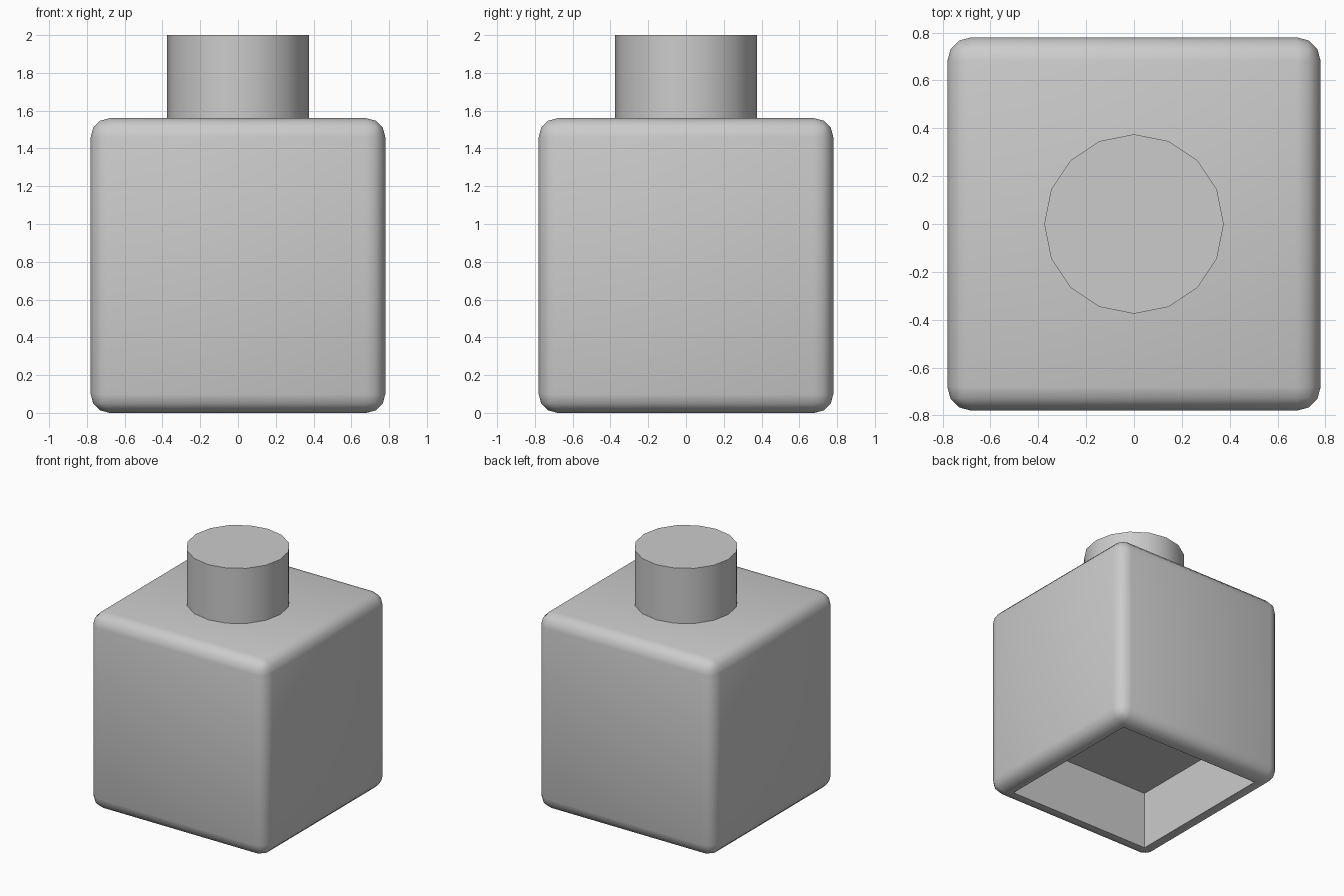
import bpy, bmesh, math
from mathutils import Matrix

if "Cube" in bpy.data.objects:
    bpy.data.objects.remove(bpy.data.objects["Cube"])

SIZE = 1.56       # body cube side
BEVEL = 0.1       # edge rounding
OPENING = 1.25    # square socket side
DEPTH = 0.47      # socket depth
TOP = 2.0
NECK_R = 0.375


def add_object(name, bm):
    bmesh.ops.recalc_face_normals(bm, faces=bm.faces)
    mesh = bpy.data.meshes.new(name)
    bm.to_mesh(mesh)
    bm.free()
    obj = bpy.data.objects.new(name, mesh)
    bpy.context.collection.objects.link(obj)
    bpy.ops.object.select_all(action='DESELECT')
    obj.select_set(True)
    bpy.context.view_layer.objects.active = obj
    bpy.ops.object.shade_smooth_by_angle(angle=math.radians(40))
    return obj


# Rounded cube body
bm = bmesh.new()
bmesh.ops.create_cube(bm, size=SIZE, matrix=Matrix.Translation((0, 0, SIZE / 2)))
bmesh.ops.bevel(bm, geom=bm.edges[:], offset=BEVEL, segments=3, profile=0.5,
                affect='EDGES')

# Square socket sunk into the underside
bottom = min(bm.faces, key=lambda f: f.calc_center_median().z)
bmesh.ops.inset_individual(bm, faces=[bottom],
                           thickness=(SIZE - 2 * BEVEL - OPENING) / 2)
result = bmesh.ops.extrude_discrete_faces(bm, faces=[bottom])
bmesh.ops.translate(bm, vec=(0, 0, DEPTH), verts=result["faces"][0].verts[:])
add_object("body", bm)

# Round 16-sided stud on top
bm = bmesh.new()
height = TOP - SIZE
bmesh.ops.create_cone(bm, cap_ends=True, segments=16, radius1=NECK_R,
                      radius2=NECK_R, depth=height,
                      matrix=Matrix.Translation((0, 0, SIZE + height / 2)))
add_object("top_stud", bm)
